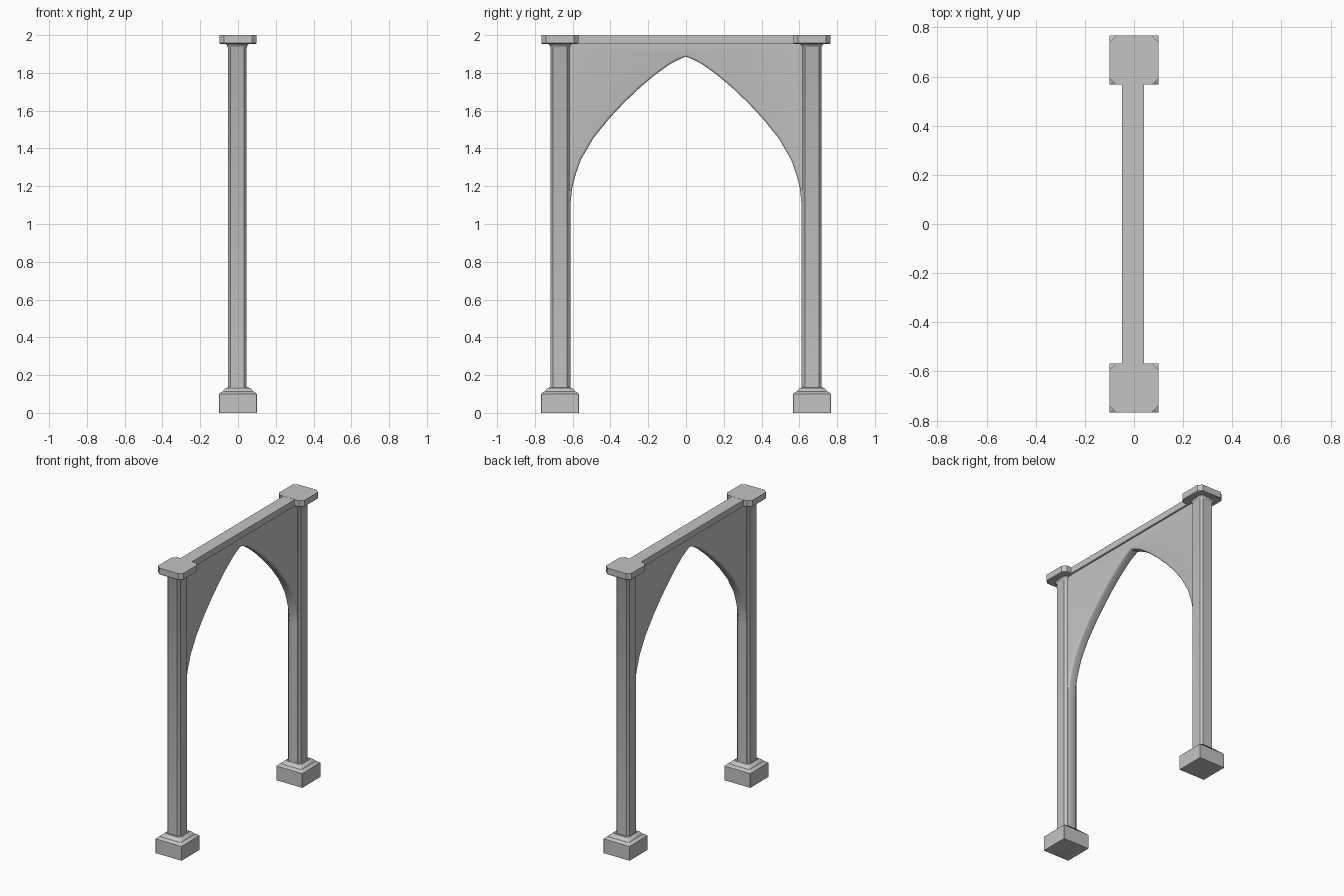
import bpy, bmesh

if "Cube" in bpy.data.objects:
    bpy.data.objects.remove(bpy.data.objects["Cube"])

stone = bpy.data.materials.new("grey stone")
stone.diffuse_color = (0.55, 0.55, 0.55, 1)
stone.use_nodes = True
stone.node_tree.nodes["Principled BSDF"].inputs["Base Color"].default_value = stone.diffuse_color
CX, CY = -0.004, 0.667        # column axis


def finish(name, bm):
    bmesh.ops.recalc_face_normals(bm, faces=bm.faces[:])
    me = bpy.data.meshes.new(name)
    bm.to_mesh(me)
    bm.free()
    me.materials.append(stone)
    ob = bpy.data.objects.new(name, me)
    bpy.context.collection.objects.link(ob)
    bpy.ops.object.select_all(action='DESELECT')
    bpy.context.view_layer.objects.active = ob
    ob.select_set(True)
    bpy.ops.object.shade_smooth_by_angle(angle=0.6)
    return ob


def square_stack(name, cx, cy, rings):
    """Loft of chamfered squares; each ring is (z, half width, corner cut)."""
    bm = bmesh.new()
    loops = []
    for z, h, c in rings:
        k = h - c
        pts = [(h, -k), (h, k), (k, h), (-k, h), (-h, k), (-h, -k), (-k, -h), (k, -h)]
        loops.append([bm.verts.new((cx + x, cy + y, z)) for x, y in pts])
    for a, b in zip(loops, loops[1:]):
        for i in range(8):
            j = (i + 1) % 8
            bm.faces.new((a[i], a[j], b[j], b[i]))
    bm.faces.new(loops[0][::-1])
    bm.faces.new(loops[-1])
    return finish(name, bm)


# Two columns, each with plinth, shaft and capital
for side, s in (("front", -1), ("back", 1)):
    y = s * CY
    square_stack(side + "_plinth", 0, y, [
        (0, .1, .001), (.1, .1, .001), (.111, .088, .002), (.113, .08, .004),
        (.122, .075, .006), (.131, .066, .01), (.133, .058, .012), (.137, .056, .013)])
    square_stack(side + "_shaft", CX, y, [
        (.13, .05, .014), (1.935, .05, .014), (1.946, .055, .015), (1.957, .066, .018)])
    square_stack(side + "_capital", 0, y, [
        (1.953, .094, .024), (1.958, .099, .025), (2, .099, .025)])

# Spandrel panel with a pointed arch and thin jambs running down the shafts
half = [(.612, .13), (.612, 1.1), (.603, 1.19), (.585, 1.26), (.557, 1.34), (.49, 1.455),
        (.405, 1.56), (.33, 1.64), (.246, 1.72), (.17, 1.785), (.087, 1.845), (.04, 1.87)]
arch = [(-y, z) for y, z in half] + [(0, 1.886)] + half[::-1]
outline = arch + [(CY, .13), (CY, 1.97), (-CY, 1.97), (-CY, .13)]
bm = bmesh.new()
T = 0.033
face = bm.faces.new([bm.verts.new((CX - T, y, z)) for y, z in outline])
new = bmesh.ops.extrude_face_region(bm, geom=[face])["geom"]
bmesh.ops.translate(bm, vec=(2 * T, 0, 0),
                    verts=[v for v in new if isinstance(v, bmesh.types.BMVert)])
# Round the long arch edges
rim = [e for e in bm.edges
       if abs(e.verts[0].co.x - e.verts[1].co.x) < 1e-5
       and all(abs(v.co.y) < .62 for v in e.verts)]
bmesh.ops.bevel(bm, geom=rim, offset=.012, segments=3, profile=.5, affect='EDGES')
bmesh.ops.triangulate(bm, faces=[f for f in bm.faces if len(f.verts) > 4])
finish("arch_panel", bm)

# Top rail between the capitals
bm = bmesh.new()
bmesh.ops.create_cube(bm, size=1)
for v in bm.verts:
    v.co = (CX + v.co.x * .09, v.co.y * 1.16, 1.977 + v.co.z * .044)
finish("top_rail", bm)
